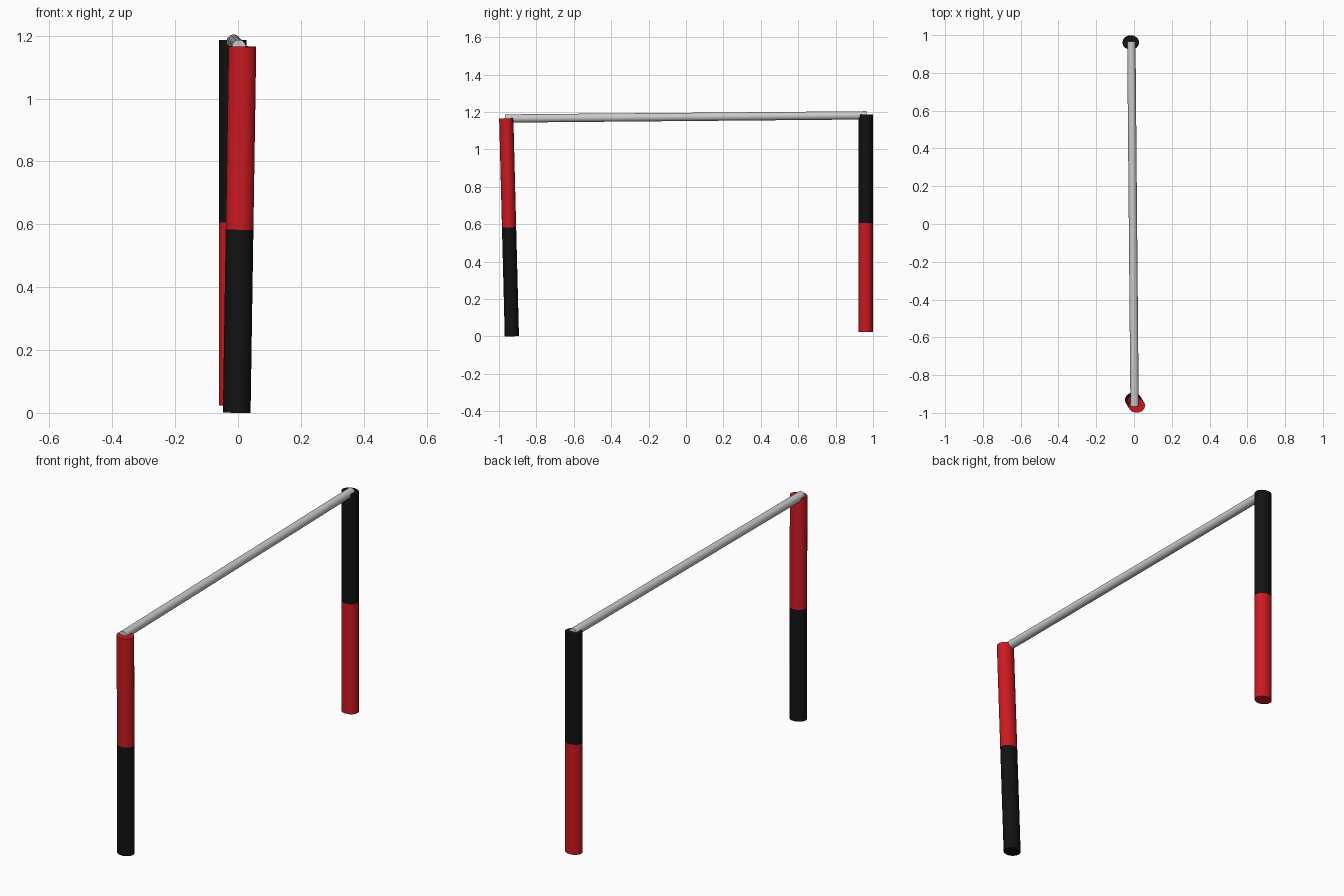
import bpy
from mathutils import Vector

if "Cube" in bpy.data.objects:
    bpy.data.objects.remove(bpy.data.objects["Cube"])


def material(name, color):
    m = bpy.data.materials.new(name)
    m.diffuse_color = color
    m.use_nodes = True
    m.node_tree.nodes["Principled BSDF"].inputs["Base Color"].default_value = m.diffuse_color
    return m


red = material("red", (0.60, 0.01, 0.015, 1))
black = material("black", (0.006, 0.006, 0.006, 1))


def rod(name, start, end, rx, ry, mat=None):
    """Capped elliptical cylinder between two points."""
    a, b = Vector(start), Vector(end)
    d = b - a
    bpy.ops.mesh.primitive_cylinder_add(vertices=32, radius=1, depth=1, location=(a + b) / 2)
    o = bpy.context.object
    o.name = name
    o.scale = (rx, ry, d.length)
    o.rotation_euler = Vector((0, 0, 1)).rotation_difference(d).to_euler()
    bpy.ops.object.shade_smooth_by_angle()
    if mat:
        o.data.materials.append(mat)


def post(name, bottom, top, lower_mat, upper_mat):
    """Two-colour post split at mid height."""
    mid = (Vector(bottom) + Vector(top)) / 2
    rod(name + "_lower", bottom, mid, 0.044, 0.038, lower_mat)
    rod(name + "_upper", mid, top, 0.044, 0.038, upper_mat)


# Leaning front post and upright back post
post("front_post", (-0.004, -0.931, 0.001), (0.014, -0.961, 1.166), black, red)
post("back_post", (-0.017, 0.961, 0.024), (-0.017, 0.961, 1.187), red, black)

# Crossbar resting in the post tops
rod("crossbar", (0.003, -0.967, 1.165), (-0.014, 0.966, 1.182), 0.022, 0.022)
